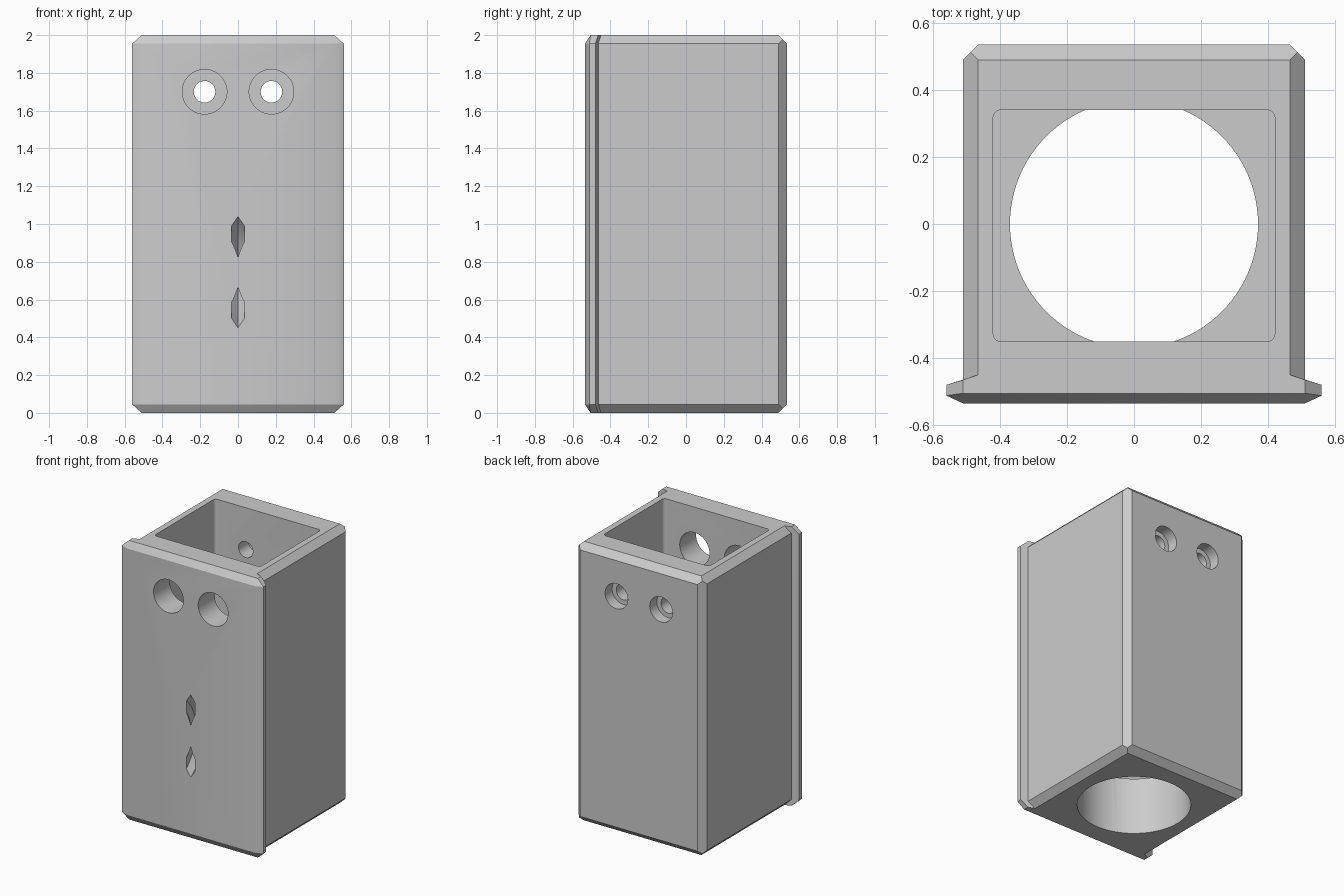
import bpy, bmesh, math
from mathutils import Vector, Matrix

if "Cube" in bpy.data.objects:
    bpy.data.objects.remove(bpy.data.objects["Cube"])

grey = bpy.data.materials.new("light_grey")
grey.diffuse_color = (0.6, 0.6, 0.6, 1)
grey.use_nodes = True
grey.node_tree.nodes["Principled BSDF"].inputs["Base Color"].default_value = grey.diffuse_color


def add_object(name, bm):
    bmesh.ops.recalc_face_normals(bm, faces=bm.faces)
    me = bpy.data.meshes.new(name)
    bm.to_mesh(me)
    bm.free()
    me.materials.append(grey)
    ob = bpy.data.objects.new(name, me)
    bpy.context.collection.objects.link(ob)
    return ob


def hull(name, points):
    """Convex solid from corner points, mirrored in x and in height."""
    bm = bmesh.new()
    for x, y, z in points:
        for sx in (-1, 1):
            for h in (z, 2 - z):
                bm.verts.new((sx * x, y, h))
    bmesh.ops.convex_hull(bm, input=bm.verts)
    bmesh.ops.dissolve_limit(bm, angle_limit=0.005, verts=bm.verts, edges=bm.edges)
    return add_object(name, bm)


def cylinder(name, r, length, loc, along_y=False):
    bm = bmesh.new()
    rot = Matrix.Rotation(math.pi / 2, 4, 'X') if along_y else Matrix()
    bmesh.ops.create_cone(bm, cap_ends=True, segments=96, radius1=r, radius2=r,
                          depth=length, matrix=Matrix.Translation(loc) @ rot)
    return add_object(name, bm)


def boolean(target, tool, operation='DIFFERENCE'):
    mod = target.modifiers.new(tool.name, 'BOOLEAN')
    mod.operation, mod.solver, mod.object = operation, 'EXACT', tool
    bpy.context.view_layer.objects.active = target
    bpy.ops.object.modifier_apply(modifier=mod.name)
    bpy.data.objects.remove(tool)


# chamfered rectangular body
body = hull("housing", [
    (.465, .49, 2), (.4875, .5125, 1.9775), (.465, .535, 1.955), (.51, .49, 1.955),
    (.465, -.49, 2), (.51, -.49, 1.955)])

# wider front plate with bevelled rim
plate = hull("front_plate", [
    (.465, -.45, 2), (.51, -.465, 2), (.51, -.505, 2), (.465, -.45, 1.955),
    (.56, -.48, 1.955), (.56, -.512, 1.955), (.51, -.535, 1.955)])
boolean(body, plate, 'UNION')

# rectangular cavity with rounded upright corners
FLOOR = .41
bm = bmesh.new()
bmesh.ops.create_cube(bm, size=1, matrix=Matrix.Translation((0, -.005, FLOOR + 1)) @
                      Matrix.Diagonal((.84, .69, 2, 1)))
upright = [e for e in bm.edges if abs(e.verts[0].co.z - e.verts[1].co.z) > 1]
bmesh.ops.bevel(bm, geom=upright, offset=.022, segments=5, profile=.5, affect='EDGES')
boolean(body, add_object("cavity", bm))

# round opening in the floor
boolean(body, cylinder("floor_opening", .37, FLOOR + .1, (0, 0, FLOOR / 2 - .05 + .0005)))

# paired holes: wide at the front, narrow and counterbored at the back
for x in (-.177, .177):
    boolean(body, cylinder("front_hole", .118, .4, (x, -.5, 1.7), True))
    boolean(body, cylinder("back_hole", .057, .5, (x, .5, 1.7), True))
    boolean(body, cylinder("counterbore", .09, .2, (x, .555, 1.7), True))

# curved strap channel that leaves two pointed slots in the front
bm = bmesh.new()
centre = Vector((0, -.75, .745))
section = [(0, .229), (.035, .27), (.035, .325), (0, .365), (-.035, .325), (-.035, .27)]
face = bm.faces.new([bm.verts.new(centre + Vector((x, 0, -r))) for x, r in section])
bmesh.ops.spin(bm, geom=[face] + face.edges[:] + face.verts[:], cent=centre,
               axis=(1, 0, 0), angle=math.pi, steps=32)
if not any(len(f.verts) == 6 and f.calc_center_median().z < .5 for f in bm.faces):
    bm.faces.new([v for v in bm.verts if v.co.z < centre.z and abs(v.co.y + .75) < 1e-5])
boolean(body, add_object("strap_channel", bm))

# crisp edges, smooth round surfaces
bpy.ops.object.select_all(action='DESELECT')
body.select_set(True)
bpy.context.view_layer.objects.active = body
bpy.ops.object.shade_smooth_by_angle(angle=math.radians(28))
